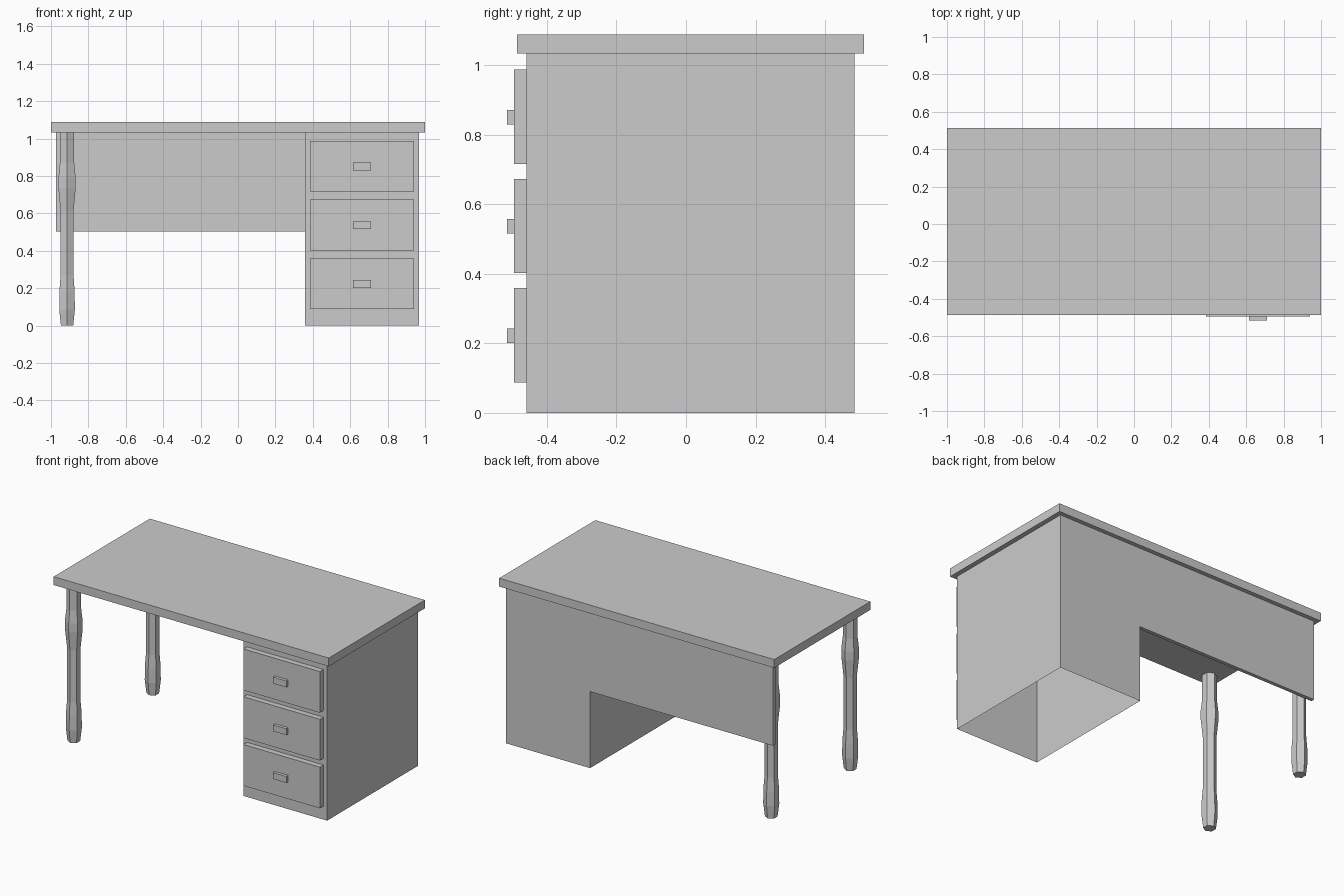
import bpy, bmesh, math

if "Cube" in bpy.data.objects:
    bpy.data.objects.remove(bpy.data.objects["Cube"])


def make_object(name, bm):
    mesh = bpy.data.meshes.new(name)
    bm.to_mesh(mesh)
    bm.free()
    obj = bpy.data.objects.new(name, mesh)
    bpy.context.collection.objects.link(obj)
    return obj


def box(name, x0, x1, y0, y1, z0, z1):
    bm = bmesh.new()
    bmesh.ops.create_cube(bm, size=1)
    for v in bm.verts:
        v.co = (x0 + (v.co.x + 0.5) * (x1 - x0),
                y0 + (v.co.y + 0.5) * (y1 - y0),
                z0 + (v.co.z + 0.5) * (z1 - z0))
    return make_object(name, bm)


def turned_leg(name, x, y, profile, sides=6):
    bm = bmesh.new()
    rings = []
    for r, z in profile:
        rings.append([bm.verts.new((
            x + r * math.sin(2 * math.pi * i / sides),
            y - r * math.cos(2 * math.pi * i / sides), z)) for i in range(sides)])
    for low, high in zip(rings, rings[1:]):
        for i in range(sides):
            j = (i + 1) % sides
            bm.faces.new((low[i], low[j], high[j], high[i]))
    bm.faces.new(rings[0][::-1])
    bm.faces.new(rings[-1])
    return make_object(name, bm)


TOP_Z = 1.033
FRONT, BACK = -0.458, 0.484
LEFT, INNER, RIGHT = -0.972, 0.359, 0.969

# Desk top
box("desk_top", -1, 1, -0.486, 0.512, TOP_Z, 1.088)

# Drawer cabinet and back panel: one thin shell, cabinet open underneath
PANEL_Z, PANEL_Y = 0.503, 0.46
bm = bmesh.new()
for face in (
    # L-shaped back
    [(RIGHT, BACK, 0), (INNER, BACK, 0), (INNER, BACK, PANEL_Z),
     (LEFT, BACK, PANEL_Z), (LEFT, BACK, TOP_Z), (RIGHT, BACK, TOP_Z)],
    # cabinet sides and front
    [(RIGHT, FRONT, 0), (RIGHT, BACK, 0), (RIGHT, BACK, TOP_Z), (RIGHT, FRONT, TOP_Z)],
    [(INNER, FRONT, 0), (RIGHT, FRONT, 0), (RIGHT, FRONT, TOP_Z), (INNER, FRONT, TOP_Z)],
    [(INNER, BACK, 0), (INNER, FRONT, 0), (INNER, FRONT, TOP_Z),
     (INNER, PANEL_Y, TOP_Z), (INNER, PANEL_Y, PANEL_Z), (INNER, BACK, PANEL_Z)],
    # panel front, underside and end
    [(LEFT, PANEL_Y, PANEL_Z), (INNER, PANEL_Y, PANEL_Z),
     (INNER, PANEL_Y, TOP_Z), (LEFT, PANEL_Y, TOP_Z)],
    [(LEFT, BACK, PANEL_Z), (INNER, BACK, PANEL_Z),
     (INNER, PANEL_Y, PANEL_Z), (LEFT, PANEL_Y, PANEL_Z)],
    [(LEFT, BACK, PANEL_Z), (LEFT, PANEL_Y, PANEL_Z),
     (LEFT, PANEL_Y, TOP_Z), (LEFT, BACK, TOP_Z)],
):
    bm.faces.new([bm.verts.new(p) for p in face])
bmesh.ops.remove_doubles(bm, verts=bm.verts, dist=1e-4)
make_object("cabinet_and_back_panel", bm)

# Drawers with handles
for i, name in enumerate(("bottom", "middle", "top")):
    z = 0.088 + i * 0.314
    box(name + "_drawer", 0.386, 0.942, -0.495, FRONT, z, z + 0.271)
    box(name + "_handle", 0.616, 0.712, -0.515, -0.495, z + 0.113, z + 0.155)

# Turned legs on the open side
PROFILE = [(0.038, 0), (0.048, 0.085), (0.047, 0.18), (0.040, 0.27), (0.040, 0.61),
           (0.053, 0.735), (0.053, 0.79), (0.044, 0.87), (0.044, TOP_Z)]
turned_leg("front_leg", -0.914, -0.40, PROFILE)
turned_leg("back_leg", -0.914, 0.42, PROFILE)
